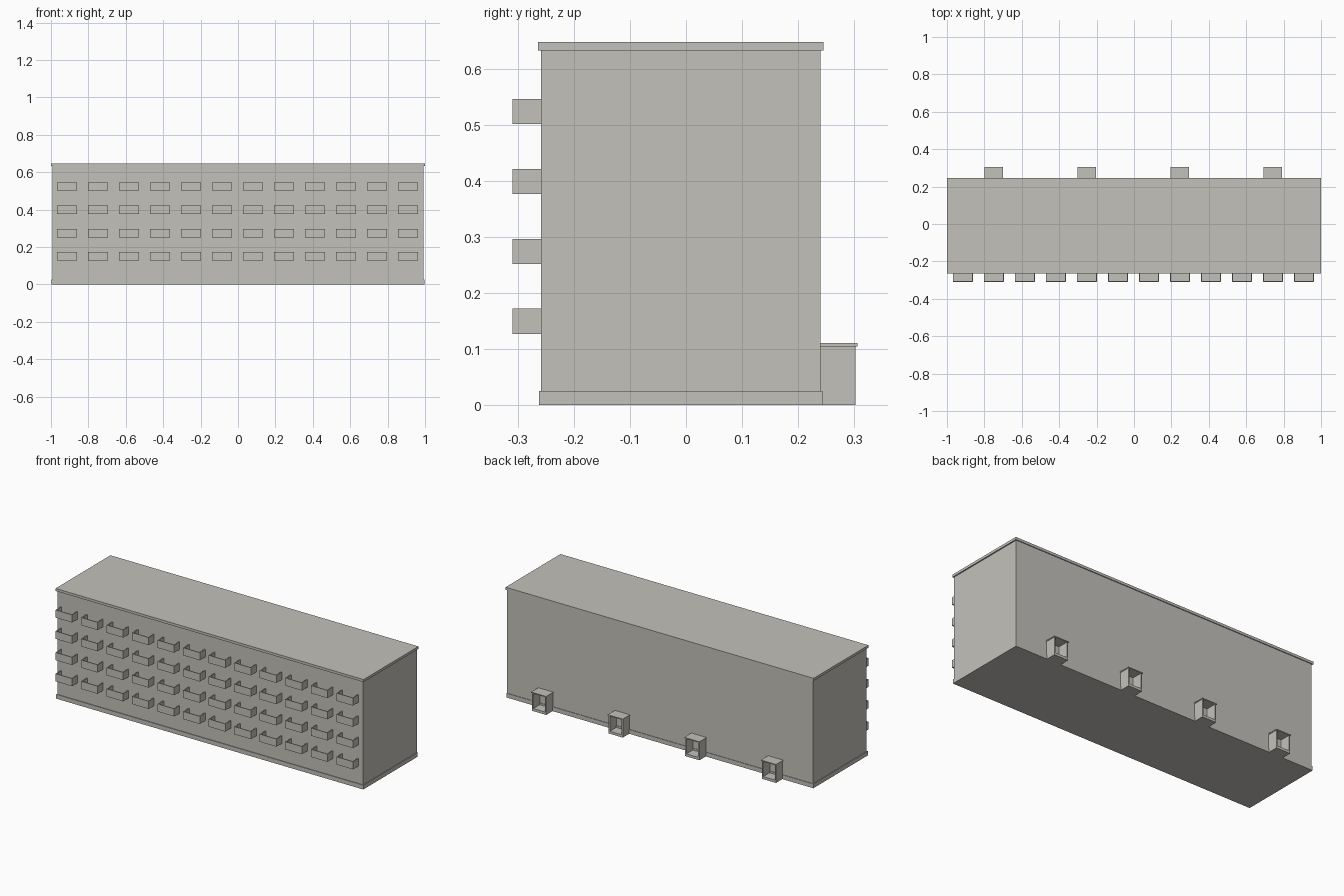
import bpy
import bmesh
from mathutils import Matrix, Vector

cube = bpy.data.objects.get("Cube")
if cube:
    bpy.data.objects.remove(cube, do_unlink=True)

COLOUR = (0.55, 0.535, 0.495, 1.0)
concrete = bpy.data.materials.new("warm_grey_concrete")
concrete.use_nodes = True
concrete.diffuse_color = COLOUR
concrete.node_tree.nodes["Principled BSDF"].inputs["Base Color"].default_value = COLOUR


def make_part(name, boxes, location=(0, 0, 0)):
    """One object made of boxes, each given by its low and high corner."""
    bm = bmesh.new()
    for low, high in boxes:
        low, high = Vector(low), Vector(high)
        size = Matrix.Diagonal((*(high - low), 1))
        bmesh.ops.create_cube(bm, size=1, matrix=Matrix.Translation((low + high) / 2) @ size)
    mesh = bpy.data.meshes.new(name)
    bm.to_mesh(mesh)
    bm.free()
    mesh.materials.append(concrete)
    obj = bpy.data.objects.new(name, mesh)
    obj.location = location
    bpy.context.collection.objects.link(obj)
    return obj


# Main block with its plinth and flat roof slab
FRONT, BACK = -0.258, 0.24
make_part("plinth", [((-0.997, -0.262, 0), (0.997, 0.243, 0.025))])
make_part("main_block", [((-0.993, FRONT, 0.025), (0.993, BACK, 0.632))])
make_part("roof_slab", [((-1, -0.264, 0.632), (1, 0.245, 0.647))])

# Balconies: a floor and three thin parapets, open on top
HALF, DEPTH, HEIGHT, WALL = 0.054, 0.051, 0.045, 0.005
balcony = [
    ((-HALF, -DEPTH, 0), (HALF, 0, WALL)),
    ((-HALF, -DEPTH, WALL), (HALF, WALL - DEPTH, HEIGHT)),
    ((-HALF, WALL - DEPTH, WALL), (WALL - HALF, 0, HEIGHT)),
    ((HALF - WALL, WALL - DEPTH, WALL), (HALF, 0, HEIGHT)),
]
for storey in range(4):
    for column in range(12):
        make_part(f"balcony_{storey + 1}_{column + 1}", balcony,
                  (-0.915 + 0.1658 * column, FRONT, 0.127 + 0.1247 * storey))

# Entrance porches: floor, two side walls and a canopy, open at the back
SIDE, OUT, TOP, THICK = 0.046, 0.062, 0.105, 0.008
porch = [
    ((-SIDE, 0, 0), (SIDE, OUT, 0.015)),
    ((-SIDE, 0, 0.015), (THICK - SIDE, OUT, TOP)),
    ((SIDE - THICK, 0, 0.015), (SIDE, OUT, TOP)),
    ((-SIDE - 0.003, 0, TOP), (SIDE + 0.003, OUT + 0.004, TOP + 0.006)),
]
for i in range(4):
    make_part(f"entrance_porch_{i + 1}", porch, (-0.75 + 0.4975 * i, BACK, 0))
